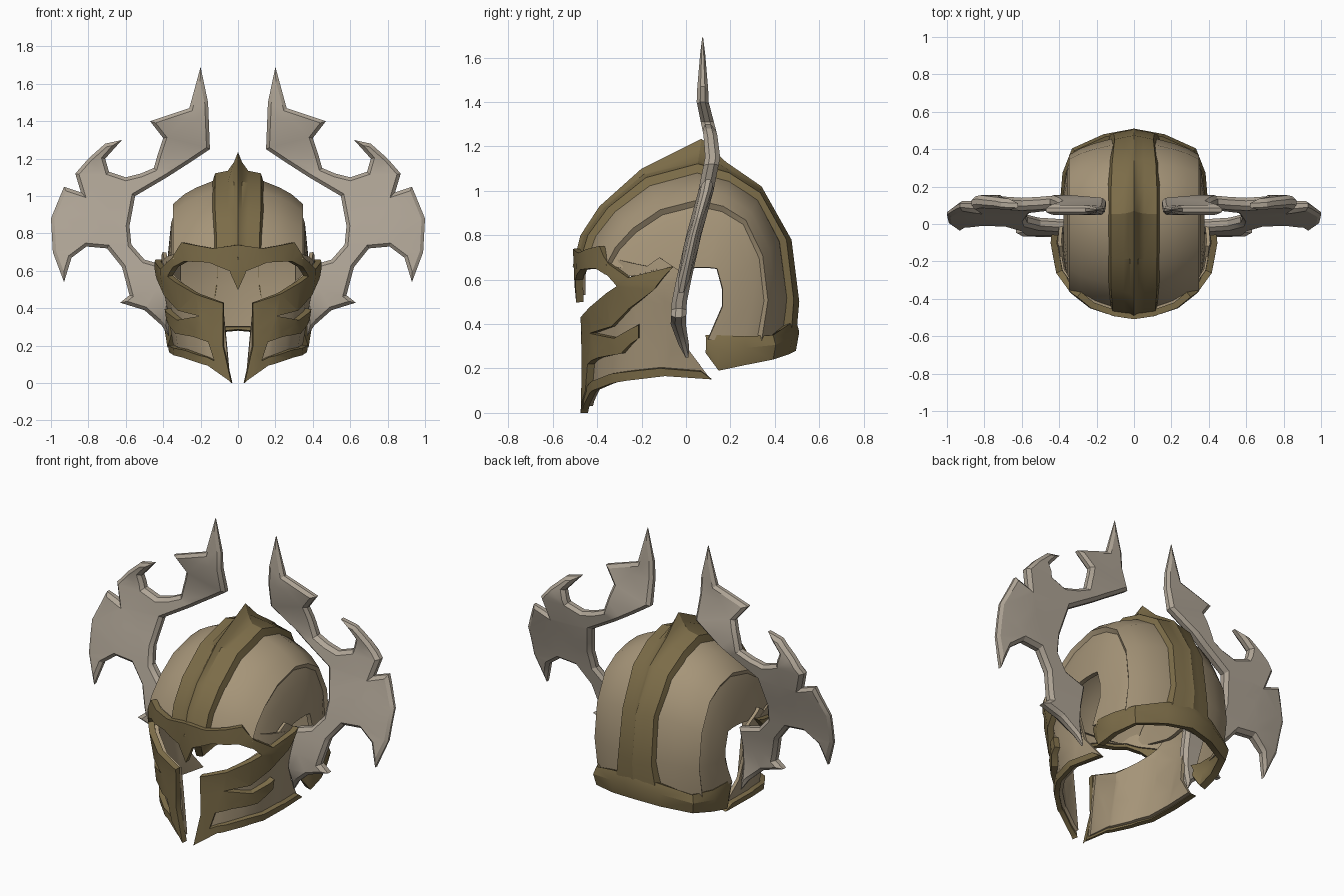
import bpy, bmesh, math
from mathutils import Vector

if "Cube" in bpy.data.objects:
    bpy.data.objects.remove(bpy.data.objects["Cube"])


def material(name, rgb):
    m = bpy.data.materials.new(name)
    m.diffuse_color = (*rgb, 1.0)
    m.use_nodes = True
    m.node_tree.nodes["Principled BSDF"].inputs["Base Color"].default_value = m.diffuse_color
    return m


TAN = material("tan_leather", (0.38, 0.30, 0.19))
BRONZE = material("dark_bronze", (0.20, 0.15, 0.065))
HORN = material("grey_horn", (0.43, 0.375, 0.305))


def interp(table, v):
    """Piecewise linear lookup in a list of (key, value)."""
    if v <= table[0][0]:
        return table[0][1]
    for (a, fa), (b, fb) in zip(table, table[1:]):
        if v <= b:
            return fa + (fb - fa) * (v - a) / (b - a)
    return table[-1][1]


def finish(bm, name, mat, mirror=True, thick=0.0, offset=-1.0, angle=30):
    me = bpy.data.meshes.new(name)
    bm.to_mesh(me)
    bm.free()
    me.materials.append(mat)
    ob = bpy.data.objects.new(name, me)
    bpy.context.collection.objects.link(ob)
    bpy.ops.object.select_all(action='DESELECT')
    ob.select_set(True)
    bpy.context.view_layer.objects.active = ob
    if mirror:
        m = ob.modifiers.new("mirror", 'MIRROR')
        m.merge_threshold = 0.001
    if thick:
        s = ob.modifiers.new("solid", 'SOLIDIFY')
        s.thickness = thick
        s.offset = offset
    for mod in list(ob.modifiers):
        bpy.ops.object.modifier_apply(modifier=mod.name)
    bpy.ops.object.shade_smooth_by_angle(angle=math.radians(angle))
    return ob


def grid(rows):
    bm = bmesh.new()
    vs = [[bm.verts.new(p) for p in r] for r in rows]
    for a, b in zip(vs, vs[1:]):
        for j in range(len(a) - 1):
            bm.faces.new((a[j], a[j + 1], b[j + 1], b[j]))
    return bm


def cut(bm, axis, values):
    """Slice flat geometry so that it can bend."""
    no = Vector((0, 0, 0))
    no[axis] = 1
    for v in values:
        bmesh.ops.bisect_plane(bm, geom=bm.verts[:] + bm.edges[:] + bm.faces[:],
                               dist=1e-5, plane_co=no * v, plane_no=no)


def ccw(pts):
    area = sum(a[0] * b[1] - b[0] * a[1] for a, b in zip(pts, pts[1:] + pts[:1]))
    return pts if area > 0 else pts[::-1]


# Side profiles (y, z) from the forehead over the top to the nape
shell = [(-.46, .68), (-.42, .80), (-.33, .92), (-.17, 1.04), (.05, 1.10),
         (.20, 1.06), (.33, .97), (.43, .78), (.465, .52), (.45, .30)]
ear = [(-.15, .63), (-.10, .63), (-.05, .64), (0, .65), (.05, .655),
       (.10, .655), (.14, .65), (.165, .56), (.165, .48), (.10, .33)]
ridge = [(-.51, .66), (-.475, .80), (-.39, .93), (-.20, 1.10), (.07, 1.235),
         (.18, 1.13), (.34, 1.02), (.475, .78), (.51, .50), (.49, .28)]
width = [.92, .95, 1, 1, 1, 1, .95, .85, .9, 1.15]

# Dome: concentric bands from the centre line to the ear, with a recessed panel
bands = [(0, 0), (.04, .13), (.12, .22), (.20, .285), (.32, .347),
         (.38, .332), (.55, .358), (1, .378)]
rows = []
for o, e in zip(shell, ear):
    o, e = Vector(o), Vector(e)
    rows.append([(x, *o.lerp(e, t)) for t, x in bands])
finish(grid(rows), "dome", TAN, thick=.025)

# Crest: band with a raised central ridge
rows = []
for o, r, k in zip(shell, ridge, width):
    o, r = Vector(o), Vector(r)
    h = (r - o).length
    n = (r - o).normalized()
    half = [(.14, -.035), (.122, .022), (.055, .035), (.022, max(.04, h * .6))]
    prof = [(-x * k, d) for x, d in half] + [(0, h)] + [(x * k, d) for x, d in half[::-1]]
    rows.append([(x, *(o + n * d)) for x, d in prof])
finish(grid(rows), "crest", BRONZE, mirror=False, thick=.015)

# Neck band: x, y, top, bottom
neck = [(.36, .09, .35, .27), (.385, .15, .35, .19), (.375, .27, .345, .215),
        (.325, .40, .35, .24), (.16, .475, .40, .265), (0, .505, .42, .28)]
rows = []
for x, y, top, bot in neck:
    mid = top * .6 + bot * .4
    rows.append([(x * .98, y * .98, top), (x * 1.02, y * 1.01, mid), (x * .98, y * .98, bot)])
finish(grid(rows), "neck_band", BRONZE, thick=.04)

# Face surface: distance u around the head gives x and y, height tapers the jaw
plan_x = [(0, 0), (.1, .10), (.23, .22), (.35, .315), (.47, .385), (.62, .412), (.84, .385)]
plan_y = [(0, -.475), (.1, -.46), (.23, -.42), (.35, -.345), (.47, -.25), (.62, -.10), (.84, .12)]
taper_x = [(0, .75), (.15, .82), (.4, .92), (.58, 1), (.66, 1), (.8, .95)]
taper_y = [(0, .94), (.4, .95), (.65, 1)]


def face_plate(name, mat, outline, thick, offset):
    bm = bmesh.new()
    bm.faces.new([bm.verts.new((u, z, 0)) for u, z in ccw(outline)])
    bm.normal_update()
    bmesh.ops.triangulate(bm, faces=bm.faces[:])
    cut(bm, 0, [k for k, _ in plan_x[1:-1]])
    cut(bm, 1, [.15, .28, .4, .58])
    for v in bm.verts:
        u, z = v.co.x, v.co.y
        v.co = (interp(plan_x, u) * interp(taper_x, z),
                interp(plan_y, u) * interp(taper_y, z), z)
    finish(bm, name, mat, thick=thick, offset=offset)


# Cheek guards
face_plate("cheek_guards", TAN,
           [(.06, .03), (.2, .11), (.38, .15), (.62, .175), (.83, .16), (.72, .30),
            (.70, .45), (.72, .62), (.60, .70), (.47, .61), (.40, .56), (.23, .46),
            (.09, .42)], .02, -1)

# Lining behind the brow
face_plate("brow_lining", TAN,
           [(0, .53), (.05, .62), (.15, .66), (.29, .665), (.37, .64), (.47, .615),
            (.60, .65), (.40, .69), (.32, .74), (.13, .71), (0, .73)], .012, -1)

# Brow, eye surrounds and mouth guards
face_plate("face_mask", BRONZE,
           [(0, .50), (.04, .60), (.15, .645), (.29, .65), (.36, .62), (.41, .575),
            (.23, .48), (.08, .43), (.09, .20), (.04, 0), (.14, .10), (.18, .22),
            (.27, .25), (.42, .27), (.50, .34), (.50, .40), (.38, .34), (.22, .36),
            (.36, .39), (.58, .56), (.66, .66), (.47, .61), (.37, .67), (.32, .75),
            (.13, .72), (0, .74)], .034, 1)

# Jaw trim
face_plate("jaw_trim", BRONZE,
           [(.05, .01), (.2, .095), (.38, .14), (.62, .17), (.84, .155), (.79, .19),
            (.60, .205), (.36, .18), (.2, .14), (.1, .10)], .028, 1)

# Horns: flat branching blade with bevelled faces, bent front to back by height
blade = [(.36, .62), (.50, .66), (.57, .74), (.58, .84), (.55, 1.0), (.38, 1.10),
         (.24, 1.19), (.15, 1.25), (.16, 1.50), (.20, 1.69), (.26, 1.47), (.47, 1.40),
         (.40, 1.31), (.43, 1.22), (.45, 1.15), (.52, 1.12), (.60, 1.10), (.69, 1.13),
         (.71, 1.20), (.62, 1.30), (.71, 1.28), (.80, 1.20), (.87, 1.12), (.84, 1.02),
         (.93, 1.05), (1.0, .88), (.99, .70), (.93, .54), (.89, .67), (.81, .73),
         (.70, .72), (.62, .62), (.58, .47), (.63, .43), (.50, .39), (.41, .31), (.37, .25)]
bend = [(.25, .005), (.4, -.035), (.5, -.03), (.6, -.01), (.8, .035), (1.0, .09),
        (1.15, .12), (1.25, .11), (1.4, .075), (1.7, .075)]
# Blade thins out towards its tips
thin_z = [(.25, .5), (.4, 1), (1.15, 1), (1.45, .75), (1.69, .15)]
thin_x = [(.85, 1), (1.0, .5)]
pts = ccw(blade)
bm = bmesh.new()
front = [bm.verts.new((x, z, .014)) for x, z in pts]
back = [bm.verts.new((x, z, -.014)) for x, z in pts]
caps = [bm.faces.new(front), bm.faces.new(back[::-1])]
for i in range(len(pts)):
    j = (i + 1) % len(pts)
    bm.faces.new((back[i], back[j], front[j], front[i]))
bm.normal_update()
bmesh.ops.inset_individual(bm, faces=caps, thickness=.018, depth=.02, use_even_offset=True)
bm.normal_update()
bmesh.ops.triangulate(bm, faces=bm.faces[:])
cut(bm, 1, [k for k, _ in bend[1:-1]] + [.7, .9])
for v in bm.verts:
    x, z, w = v.co
    v.co = (x, interp(bend, z) - w * interp(thin_z, z) * interp(thin_x, x), z)
finish(bm, "horns", HORN, angle=25)
